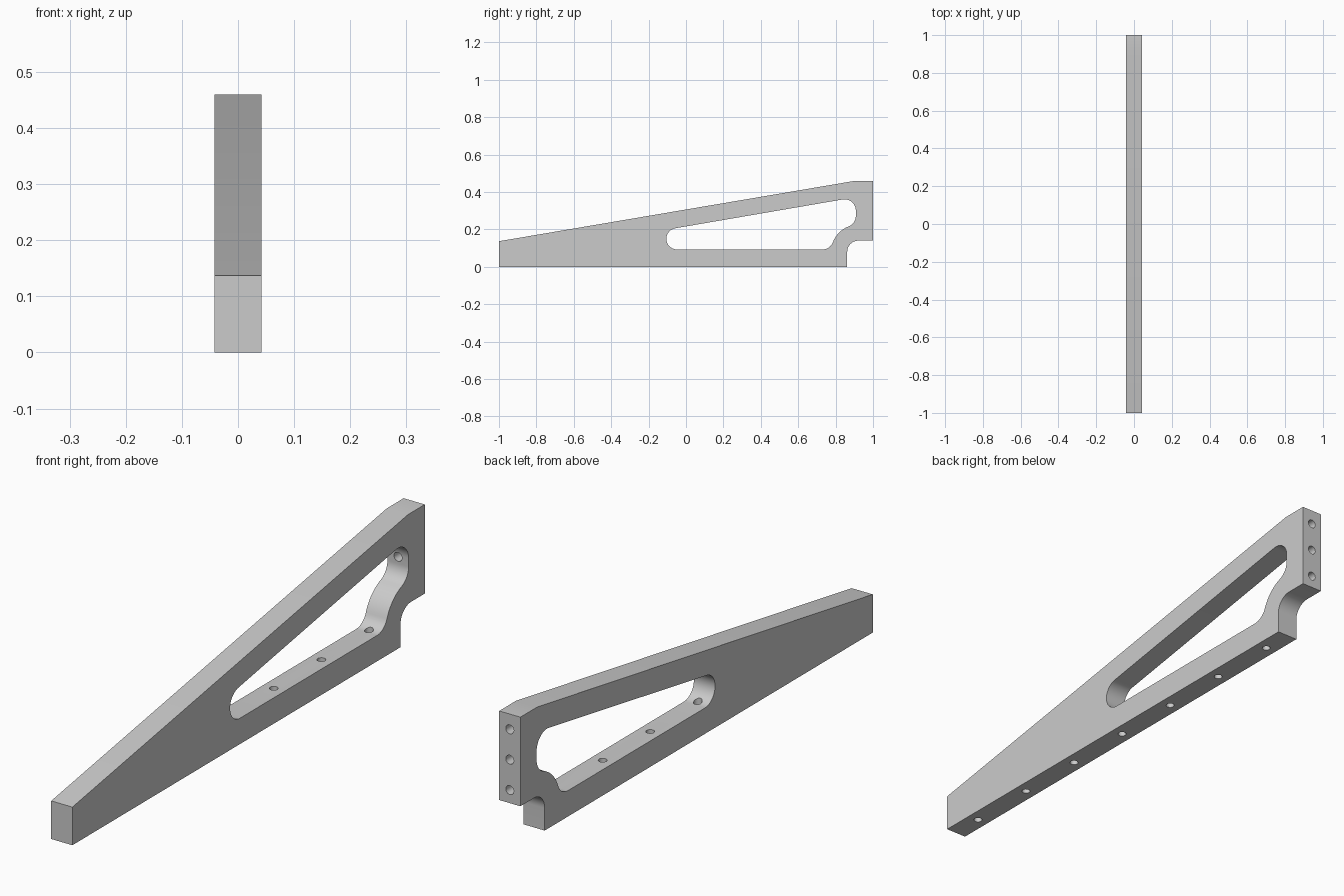
import bpy
import bmesh
from math import radians, degrees, atan2, sqrt, sin, cos
from mathutils import Vector, Matrix

cube = bpy.data.objects.get("Cube")
if cube:
    bpy.data.objects.remove(cube, do_unlink=True)

HALF = 0.042          # half the plate thickness

metal = bpy.data.materials.new("light_grey_metal")
metal.use_nodes = True
GREY = (0.6, 0.6, 0.6, 1)
metal.diffuse_color = GREY
bsdf = next(n for n in metal.node_tree.nodes if n.type == 'BSDF_PRINCIPLED')
bsdf.inputs["Base Color"].default_value = GREY


def arc(cy, cz, r, a0, a1, n=14):
    """Points on an arc in the side plane, angles in degrees."""
    angles = [radians(a0 + (a1 - a0) * i / n) for i in range(n + 1)]
    return [(cy + r * cos(a), cz + r * sin(a)) for a in angles]


def make_object(name, bm):
    bmesh.ops.recalc_face_normals(bm, faces=bm.faces)
    mesh = bpy.data.meshes.new(name)
    bm.to_mesh(mesh)
    bm.free()
    mesh.materials.append(metal)
    obj = bpy.data.objects.new(name, mesh)
    bpy.context.collection.objects.link(obj)
    return obj


def prism(name, outline, half):
    """Extrude a side outline across the thickness."""
    bm = bmesh.new()
    face = bm.faces.new([bm.verts.new((-half, y, z)) for y, z in outline])
    new = bmesh.ops.extrude_face_region(bm, geom=[face])["geom"]
    verts = [v for v in new if isinstance(v, bmesh.types.BMVert)]
    bmesh.ops.translate(bm, verts=verts, vec=(2 * half, 0, 0))
    return make_object(name, bm)


def drills(name, places, radius, length, turn):
    """Row of round cutters centred on the given places."""
    bm = bmesh.new()
    for p in places:
        bmesh.ops.create_cone(bm, cap_ends=True, segments=24, radius1=radius,
                              radius2=radius, depth=length,
                              matrix=Matrix.Translation(Vector(p)) @ turn)
    return make_object(name, bm)


# Tapered plate with a rounded notch at the lower back corner
NOTCH = (0.922, 0.08)
outline = [(-1, 0), (0.862, 0)]
outline += arc(*NOTCH, 0.06, 180, 90)
outline += [(1, 0.14), (1, 0.46), (0.905, 0.46), (-1, 0.137)]
bracket = prism("gusset_bracket", outline, HALF)

# Window: rounded ends and a bulge that follows the notch
floor, wall, ring, r = 0.093, 0.908, 0.146, 0.06
slope = degrees(atan2(0.323, 1.905))
reach = ring + r
low_z = floor + r
low_y = NOTCH[0] - sqrt(reach ** 2 - (low_z - NOTCH[1]) ** 2)
high_y = wall - r
high_z = NOTCH[1] + sqrt(reach ** 2 - (high_y - NOTCH[0]) ** 2)
low_a = degrees(atan2(NOTCH[1] - low_z, NOTCH[0] - low_y))
high_a = degrees(atan2(NOTCH[1] - high_z, NOTCH[0] - high_y))

window = arc(low_y, low_z, r, -90, low_a)
window += arc(*NOTCH, ring, low_a + 180, high_a + 180)
window += arc(high_y, high_z, r, high_a, 0)
window += arc(high_y, 0.301, r, 0, 90 + slope)
window += arc(-0.048, floor + 0.057, 0.057, 90 + slope, 270, 24)
window_cutter = prism("window_cutter", window, HALF * 2)

# Screw holes along the base and up the back edge
base_holes = drills("base_hole_cutter",
                    [(0, -0.877 + 0.27 * i, 0.03) for i in range(7)],
                    0.0145, 0.2, Matrix.Identity(4))
back_holes = drills("back_hole_cutter",
                    [(0, 0.98, 0.187 + 0.109 * i) for i in range(3)],
                    0.016, 0.2, Matrix.Rotation(radians(90), 4, 'X'))

# Cut everything, then bake the result and drop the cutters
cutters = [window_cutter, base_holes, back_holes]
for c in cutters:
    c.hide_render = True
    cut = bracket.modifiers.new(c.name, 'BOOLEAN')
    cut.operation = 'DIFFERENCE'
    cut.solver = 'EXACT'
    cut.object = c
bpy.context.view_layer.update()
graph = bpy.context.evaluated_depsgraph_get()
baked = bpy.data.meshes.new_from_object(bracket.evaluated_get(graph))
bracket.modifiers.clear()
bracket.data = baked
baked.materials.clear()
baked.materials.append(metal)
for c in cutters:
    bpy.data.objects.remove(c, do_unlink=True)

# Smooth the rounded walls, keep the rims crisp
for o in bpy.context.selected_objects:
    o.select_set(False)
bracket.select_set(True)
bpy.context.view_layer.objects.active = bracket
bpy.ops.object.shade_smooth_by_angle(angle=radians(30))
